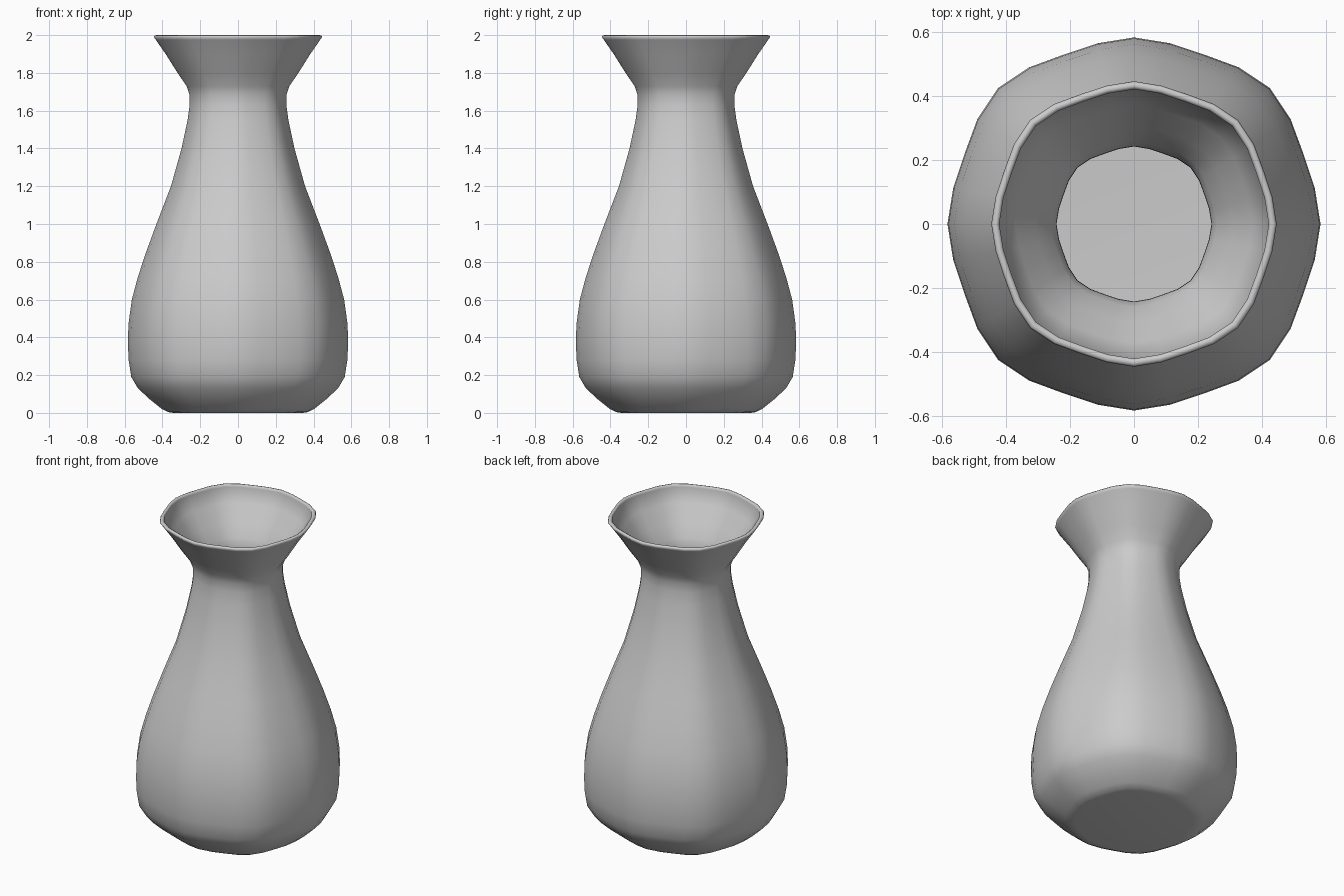
import bpy
import bmesh
from math import cos, sin, pi
from mathutils import Vector

cube = bpy.data.objects.get("Cube")
if cube:
    bpy.data.objects.remove(cube, do_unlink=True)

# One flat colour
clay = bpy.data.materials.new("grey_clay")
clay.use_nodes = True
colour = (0.6, 0.6, 0.6, 1)
clay.diffuse_color = colour
clay.node_tree.nodes["Principled BSDF"].inputs["Base Color"].default_value = colour

SIDES = 32
WALL = 0.014
# Radius factors from a flat side's middle to a corner, mirrored round the body
LOBES = [1.0, 0.988, 0.983, 1.01, 1.03]

# Outer silhouette as (radius, height), from the foot to the mouth
outer = [(0.34, 0), (0.37, 0.004), (0.405, 0.022), (0.465, 0.07), (0.53, 0.13),
         (0.565, 0.19), (0.579, 0.28), (0.583, 0.37), (0.58, 0.47), (0.562, 0.6),
         (0.53, 0.72), (0.487, 0.85), (0.432, 1.0), (0.355, 1.2), (0.299, 1.4),
         (0.267, 1.55), (0.256, 1.63), (0.257, 1.685), (0.272, 1.73),
         (0.32, 1.8), (0.383, 1.9), (0.435, 1.975), (0.446, 1.99)]

# Rounded lip, then the inner wall offset from the outer one
lip = [(0.441, 1.998), (0.431, 2.0), (0.421, 1.994)]
inner = []
for i in range(len(outer) - 2, 1, -1):
    a, b = Vector(outer[i - 1]), Vector(outer[i + 1])
    along = (b - a).normalized()
    p = Vector(outer[i]) + WALL * Vector((-along.y, along.x))
    inner.append((p.x, p.y))
floor = [(0.36, 0.022), (0.33, 0.02)]
profile = outer + lip + inner + floor

# Vase: rings of the lobed cross-section joined into one skin
bm = bmesh.new()
rings = []
for r, z in profile:
    ring = []
    for k in range(SIDES):
        step = k % 8
        f = LOBES[min(step, 8 - step)]
        a = 2 * pi * k / SIDES
        ring.append(bm.verts.new((r * f * cos(a), r * f * sin(a), z)))
    rings.append(ring)
for low, high in zip(rings, rings[1:]):
    for k in range(SIDES):
        n = (k + 1) % SIDES
        bm.faces.new((low[k], low[n], high[n], high[k]))

# Underside and inner floor
bm.faces.new(rings[0][::-1])
bm.faces.new(rings[-1])
bmesh.ops.recalc_face_normals(bm, faces=bm.faces)
for face in bm.faces:
    face.smooth = True

mesh = bpy.data.meshes.new("vase")
bm.to_mesh(mesh)
bm.free()
mesh.materials.append(clay)
vase = bpy.data.objects.new("vase", mesh)
bpy.context.collection.objects.link(vase)
